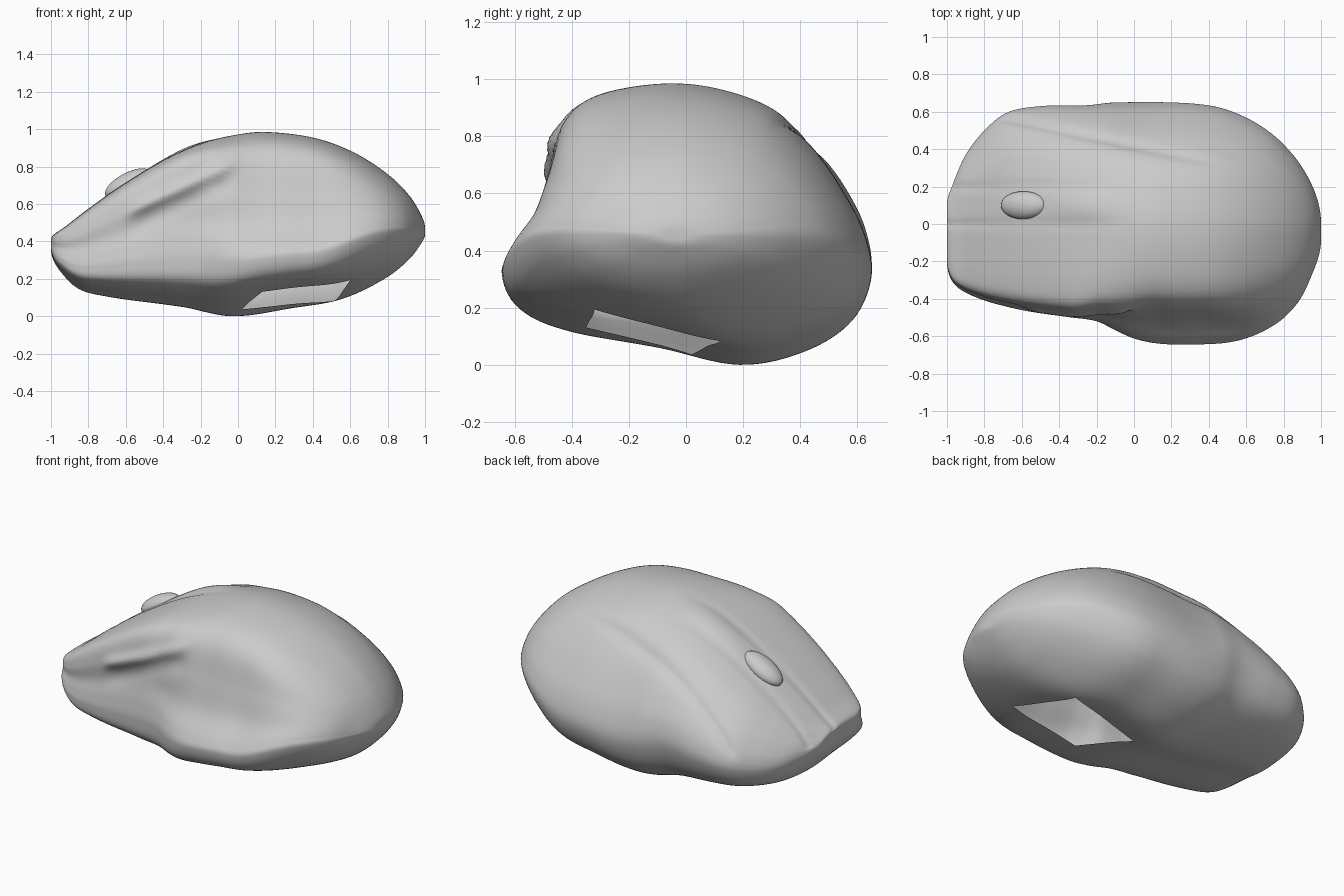
import bpy, bmesh
from math import acos, cos, pi, exp
from mathutils import Vector

if "Cube" in bpy.data.objects:
    bpy.data.objects.remove(bpy.data.objects["Cube"])

# Guide curves along x: section limits in y and z
Y_MIN = [(-1, -.2), (-.97, -.31), (-.85, -.39), (-.6, -.46), (-.35, -.498), (-.2, -.52), (-.1, -.568),
         (0, -.612), (.12, -.638), (.3, -.645), (.55, -.625), (.75, -.54), (.88, -.415), (.96, -.25), (1, -.08)]
Y_MAX = [(-1, .1), (-.97, .21), (-.9, .37), (-.8, .5), (-.68, .595), (-.5, .63), (-.25, .635),
         (-.1, .65), (.3, .645), (.5, .61), (.7, .51), (.85, .37), (.955, .2), (1, .0)]
Z_MIN = [(-1, .36), (-.95, .24), (-.85, .145), (-.7, .105), (-.3, .05), (-.03, 0), (.3, .045),
         (.55, .09), (.8, .21), (.92, .31), (.98, .39), (1, .44)]
Z_MAX = [(-1, .41), (-.93, .475), (-.8, .575), (-.6, .715), (-.4, .835), (-.2, .925), (0, .972),
         (.15, .985), (.4, .955), (.6, .885), (.8, .76), (.92, .64), (.98, .54), (1, .47)]

# Cross-sections (y, z) from crest, down the thumb side, under, and up the other side
NOSE = [(-.05, .77), (-.31, .76), (-.425, .72), (-.455, .6), (-.45, .48), (-.47, .38), (-.48, .29),
        (-.455, .2), (-.33, .145), (-.08, .115), (.15, .085), (.4, .12), (.56, .2), (.63, .33),
        (.62, .44), (.56, .54), (.48, .62), (.36, .7), (.15, .755)]
TAIL = [(-.1, .97), (-.32, .93), (-.43, .84), (-.485, .66), (-.535, .5), (-.62, .385), (-.645, .32),
        (-.6, .23), (-.45, .175), (-.1, .11), (.2, .045), (.42, .09), (.58, .19), (.645, .33),
        (.62, .47), (.54, .62), (.44, .755), (.3, .885), (.1, .955)]
END = [(.48, 1), (.3, .95), (.17, .84), (.09, .72), (.04, .62), (.01, .53), (0, .45),
       (.05, .31), (.17, .16), (.36, .04), (.56, 0), (.76, .07), (.92, .22), (1, .42),
       (.98, .56), (.92, .7), (.84, .82), (.73, .92), (.6, .985)]


def smooth(a, b, x):
    t = min(1, max(0, (x - a) / (b - a)))
    return t * t * (3 - 2 * t)


def guide(pts, x):
    """Cubic curve through the guide points, parametrised so the ends stay round."""
    ang = lambda v: acos(max(-1, min(1, -v)))
    k = [ang(p[0]) for p in pts]
    v = [p[1] for p in pts]
    s, n = ang(x), len(pts)
    i = max(j for j in range(n - 1) if k[j] <= s + 1e-9)

    def slope(j):
        a, b = max(0, j - 1), min(n - 1, j + 1)
        return (v[b] - v[a]) / (k[b] - k[a])
    h = k[i + 1] - k[i]
    t = (s - k[i]) / h
    return (v[i] * (2 * t**3 - 3 * t**2 + 1) + v[i + 1] * (3 * t**2 - 2 * t**3)
            + h * slope(i) * (t**3 - 2 * t**2 + t) + h * slope(i + 1) * (t**3 - t**2))


def profile(pts, steps):
    """Closed smooth curve through a cross-section, scaled to the unit square."""
    out, n = [], len(pts)
    for i in range(n):
        a, b, c, d = (Vector(pts[(i + j) % n]) for j in (-1, 0, 1, 2))
        for s in range(steps):
            t = s / steps
            out.append(.5 * (2 * b + (c - a) * t + (2 * a - 5 * b + 4 * c - d) * t**2
                             + (3 * b - a - 3 * c + d) * t**3))
    ys, zs = [p.x for p in out], [p.y for p in out]
    return [Vector(((p.x - min(ys)) / (max(ys) - min(ys)),
                    (p.y - min(zs)) / (max(zs) - min(zs)))) for p in out]


def bell(d, width):
    return exp(-(d / width) ** 2)


def relief(p, n):
    """Height of surface details: thumb buttons, wheel channel and button seams."""
    h = 0
    if p.y < -.3:
        line = .55 + .45 * (p.x + .6)
        span = smooth(-.64, -.5, p.x) * (1 - smooth(-.1, .03, p.x)) * smooth(.3, .75, -n.y)
        h += span * (.025 * bell(p.z - line, .035) - .012 * bell(p.z - line + .09, .05))
    top = smooth(.2, .5, n.z)
    span = 1 - smooth(-.3, .05, p.x)
    h -= top * .007 * span * (bell(p.y, .02) + bell(p.y - .2, .02))
    h += top * .015 * bell(p.x + .28, .18) * bell(p.y - .1, .08)
    seam = .42 - .21 * p.x
    h -= top * .012 * bell(p.y - seam, .025) * smooth(-.9, -.7, p.x) * (1 - smooth(.25, .6, p.x))
    return h


def finish(bm, name):
    bmesh.ops.recalc_face_normals(bm, faces=bm.faces)
    me = bpy.data.meshes.new(name)
    bm.to_mesh(me)
    bm.free()
    ob = bpy.data.objects.new(name, me)
    bpy.context.collection.objects.link(ob)
    for f in me.polygons:
        f.use_smooth = True
    return ob


# Shell lofted through blended cross-sections
bm = bmesh.new()
nose, tail, end = (profile(p, 8) for p in (NOSE, TAIL, END))
rings, STATIONS = [], 150
for i in range(STATIONS + 1):
    x = -cos(pi * i / STATIONS)
    t, e = smooth(-.35, .15, x), smooth(.35, .92, x)
    y0, y1, z0, z1 = (guide(g, x) for g in (Y_MIN, Y_MAX, Z_MIN, Z_MAX))
    ring = []
    for a, b, c in zip(nose, tail, end):
        q = a.lerp(b, t).lerp(c, e)
        ring.append(bm.verts.new((x, y0 + (y1 - y0) * q.x, z0 + (z1 - z0) * q.y)))
    rings.append(ring)
m = len(nose)
for r, s in zip(rings, rings[1:]):
    for j in range(m):
        bm.faces.new((r[j], r[(j + 1) % m], s[(j + 1) % m], s[j]))
bm.faces.new(rings[0])
bm.faces.new(rings[-1])
bmesh.ops.recalc_face_normals(bm, faces=bm.faces)
bm.normal_update()
moves = [(v, v.normal * relief(v.co, v.normal)) for v in bm.verts]
for v, d in moves:
    v.co += d

# Four-sided opening in the underside
corners = [Vector(c) for c in ((.6, -.32, 0), (.13, -.35, 0), (.02, .02, 0), (.52, .12, 0))]
sides = []
mid = sum(corners, Vector()) / 4
for a, b in zip(corners, corners[1:] + corners[:1]):
    n = (b - a).cross(Vector((0, 0, 1))).normalized()
    sides.append((a, n if n.dot(mid - a) < 0 else -n))
below = lambda f: f.calc_center_median().z < .26 and f.normal.z < -.3
for a, n in sides:
    bm.normal_update()
    faces = [f for f in bm.faces if below(f)]
    geom = set(faces)
    for f in faces:
        geom.update(f.edges, f.verts)
    bmesh.ops.bisect_plane(bm, geom=list(geom), plane_co=a, plane_no=n, dist=1e-5)
bm.normal_update()
hole = [f for f in bm.faces if below(f)
        and all((f.calc_center_median() - a).dot(n) < 0 for a, n in sides)]
bmesh.ops.delete(bm, geom=hole, context='FACES')
finish(bm, "mouse_shell")

# Scroll wheel bump
bm = bmesh.new()
bmesh.ops.create_uvsphere(bm, u_segments=40, v_segments=20, radius=1)
wheel = finish(bm, "scroll_wheel")
wheel.scale = (.135, .075, .055)
wheel.rotation_euler = (0, -.5, 0)
wheel.location = (-.59, .1, .71)
